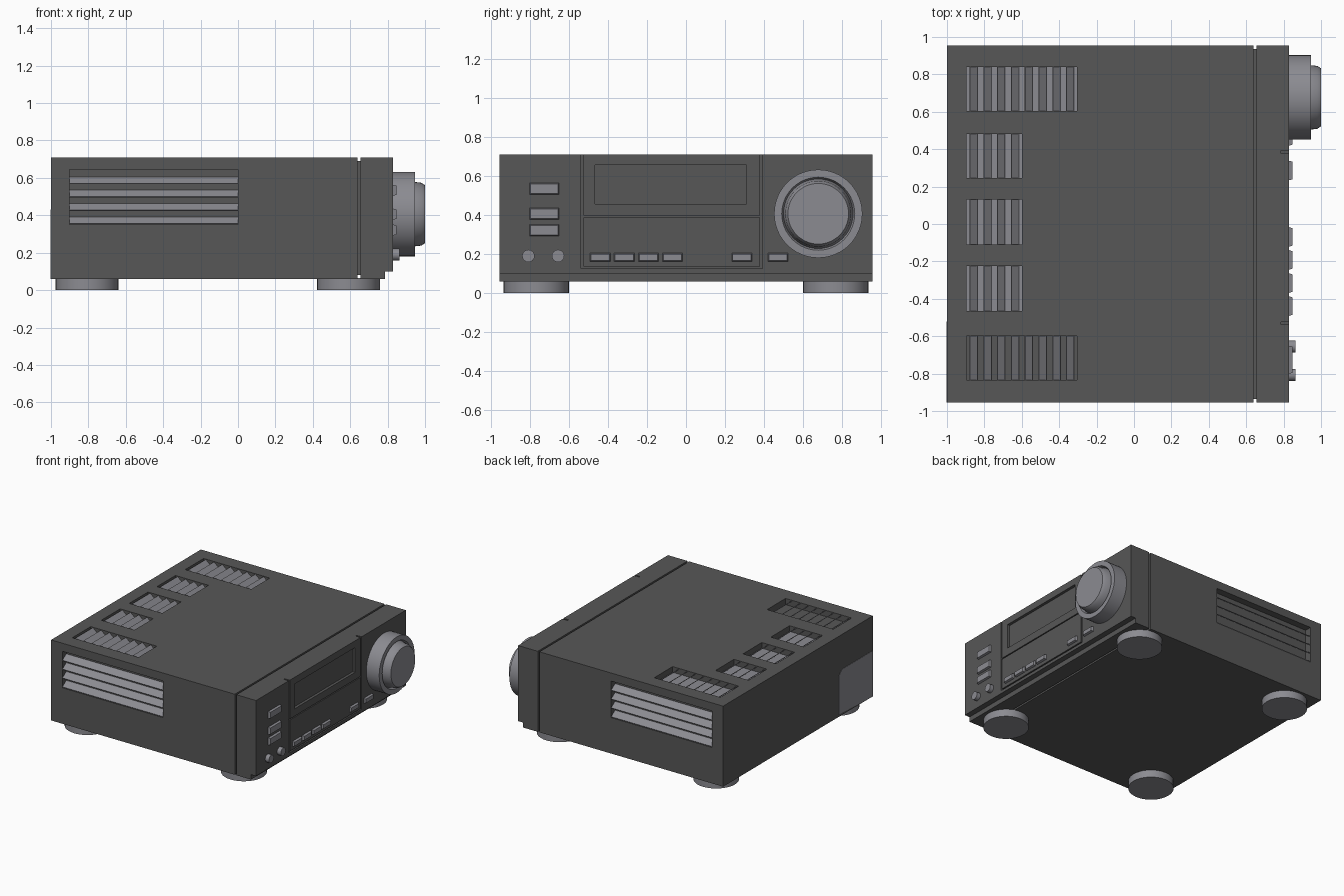
import bpy, bmesh, math
from mathutils import Matrix, Vector

if "Cube" in bpy.data.objects:
    bpy.data.objects.remove(bpy.data.objects["Cube"])


def material(name, rgb):
    m = bpy.data.materials.new(name)
    m.diffuse_color = (*rgb, 1)
    m.use_nodes = True
    m.node_tree.nodes["Principled BSDF"].inputs["Base Color"].default_value = m.diffuse_color
    return m


DARK = material("charcoal", (0.095, 0.095, 0.095))
GREY = material("mid grey", (0.26, 0.26, 0.285))


def finish(bm, name, mat):
    bmesh.ops.recalc_face_normals(bm, faces=bm.faces)
    me = bpy.data.meshes.new(name)
    bm.to_mesh(me)
    bm.free()
    me.materials.append(mat)
    ob = bpy.data.objects.new(name, me)
    bpy.context.collection.objects.link(ob)
    return ob


def boxes(name, mat, spans):
    """One object from axis-aligned boxes (x0, x1, y0, y1, z0, z1)."""
    bm = bmesh.new()
    for x0, x1, y0, y1, z0, z1 in spans:
        bmesh.ops.create_cube(bm, size=1, matrix=Matrix.Translation(
            ((x0 + x1) / 2, (y0 + y1) / 2, (z0 + z1) / 2)) @ Matrix.Diagonal((x1 - x0, y1 - y0, z1 - z0, 1)))
    return finish(bm, name, mat)


def slats(name, centres, size, angle, axis):
    """Row of tilted louvre blades."""
    bm = bmesh.new()
    for c in centres:
        bmesh.ops.create_cube(bm, size=1, matrix=Matrix.Translation(c)
                              @ Matrix.Rotation(math.radians(angle), 4, axis) @ Matrix.Diagonal((*size, 1)))
    return finish(bm, name, GREY)


def cut(ob, spans):
    """Subtract boxes from an object."""
    cutter = boxes("cutter", DARK, spans)
    cutter.hide_render = True
    mod = ob.modifiers.new("cut", 'BOOLEAN')
    mod.operation, mod.solver, mod.object = 'DIFFERENCE', 'EXACT', cutter
    dg = bpy.context.evaluated_depsgraph_get()
    me = bpy.data.meshes.new_from_object(ob.evaluated_get(dg))
    ob.modifiers.clear()
    ob.data = me
    bpy.data.objects.remove(cutter)


def lathe(name, profile, centre, axis, steps=48):
    """Spin (radius, height) points about the x or z axis."""
    bm = bmesh.new()
    vs = [bm.verts.new((r, 0, h)) for r, h in profile]
    es = [bm.edges.new(p) for p in zip(vs, vs[1:])]
    bmesh.ops.spin(bm, geom=vs + es, cent=(0, 0, 0), axis=(0, 0, 1), angle=2 * math.pi, steps=steps)
    bmesh.ops.remove_doubles(bm, verts=bm.verts, dist=1e-5)
    rot = Matrix.Rotation(math.pi / 2, 4, 'Y') if axis == 'X' else Matrix()
    bm.transform(Matrix.Translation(centre) @ rot)
    ob = finish(bm, name, GREY)
    bpy.ops.object.select_all(action='DESELECT')
    ob.select_set(True)
    bpy.context.view_layer.objects.active = ob
    bpy.ops.object.shade_smooth_by_angle(angle=math.radians(30))
    return ob


def button(name, y0, y1, z0, z1):
    """Block with bevelled outer face."""
    ob = boxes(name, GREY, [(0.815, 0.847, y0, y1, z0, z1)])
    c = Vector((0, (y0 + y1) / 2, (z0 + z1) / 2))
    for v in ob.data.vertices:
        if v.co.x > 0.83:
            v.co.y -= math.copysign(0.009, v.co.y - c.y)
            v.co.z -= math.copysign(0.009, v.co.z - c.z)


W, Z0, Z1 = 0.955, 0.06, 0.71

# Case with vent pockets
PITCH = 0.0738
top_vents = [(0.605, 0.84, 8), (0.245, 0.48, 4), (-0.11, 0.13, 4), (-0.465, -0.225, 4), (-0.835, -0.6, 8)]
case = boxes("case", DARK, [(-1, 0.64, -W, W, Z0, Z1)])
cut(case, [(-0.9, 0, W - 0.055, W + 0.05, 0.35, 0.645), (-0.9, 0, -W - 0.05, -W + 0.055, 0.35, 0.645)]
    + [(-0.895, -0.895 + n * PITCH, a, b, Z1 - 0.05, Z1 + 0.05) for a, b, n in top_vents])

# Louvres in the top vents, with grey floors
for i, (a, b, n) in enumerate(top_vents):
    slats(f"top_louvre_{i}", [(-0.895 + (k + 0.5) * PITCH, (a + b) / 2, Z1 - 0.022) for k in range(n)],
          (0.052, b - a, 0.005), 40, 'Y')
    if i < 4:
        boxes(f"top_vent_floor_{i}", GREY, [(-0.895, -0.895 + n * PITCH, a, b, Z1 - 0.051, Z1 - 0.046)])

# Louvres in the side vents
for s, side in ((1, "far"), (-1, "near")):
    slats(f"{side}_side_louvre", [(-0.45, s * (W - 0.027), 0.372 + k * 0.0715) for k in range(4)],
          (0.9, 0.06, 0.005), -s * 35, 'X')

# Grey corner plate on the rear
bm = bmesh.new()
vs = [bm.verts.new((-1.002, y, z)) for y, z in
      ((-W, 0.06), (-0.52, 0.08), (-0.52, 0.39), (-0.56, 0.43), (-W, 0.43))]
face = bm.faces.new(vs)
ext = bmesh.ops.extrude_face_region(bm, geom=[face])["geom"]
bmesh.ops.translate(bm, vec=(0.004, 0, 0), verts=[v for v in ext if isinstance(v, bmesh.types.BMVert)])
finish(bm, "rear_plate", GREY)

# Groove filler and front frame
boxes("seam_core", DARK, [(0.63, 0.665, -W + 0.02, W - 0.02, Z0 + 0.02, Z1 - 0.02)])
boxes("front_frame", DARK, [(0.655, 0.785, -W, W, Z0, Z1)])

# Fascia: side panels and lower strip around the centre panels
boxes("fascia_sides", DARK, [(0.785, 0.83, -W, -0.537, 0.1, Z1), (0.785, 0.83, 0.392, W, 0.1, Z1),
                             (0.785, 0.83, -0.537, 0.392, 0.1, 0.125)])
boxes("lower_panel", DARK, [(0.785, 0.83, -0.525, 0.378, 0.135, 0.388)])
display = boxes("display_panel", DARK, [(0.785, 0.83, -0.525, 0.378, 0.396, Z1)])
cut(display, [(0.808, 0.9, -0.465, 0.31, 0.455, 0.655)])

# Buttons on the left and along the lower panel
for i, (a, b) in enumerate(((0.5, 0.567), (0.372, 0.44), (0.288, 0.355))):
    button(f"left_button_{i}", -0.805, -0.647, a, b)
for i, y in enumerate((-0.495, -0.372, -0.248, -0.125, 0.23, 0.415)):
    button(f"lower_button_{i}", y, y + 0.112, 0.158, 0.208)
for i, y in enumerate((-0.807, -0.655)):
    lathe(f"jack_{i}", [(0.032, 0), (0.032, 0.04), (0, 0.04)], (0.823, y, 0.19), 'X', 16)

# Large dial
lathe("dial", [(0.226, 0), (0.226, 0.12), (0.187, 0.12), (0.178, 0.1), (0.172, 0.12),
               (0.168, 0.155), (0.155, 0.175), (0, 0.175)], (0.825, 0.677, 0.406), 'X')

# Feet
for x in (-0.807, 0.59):
    for y in (-0.767, 0.767):
        lathe("foot", [(0, 0), (0.168, 0), (0.168, 0.065), (0, 0.065)], (x, y, 0), 'Z', 32)
